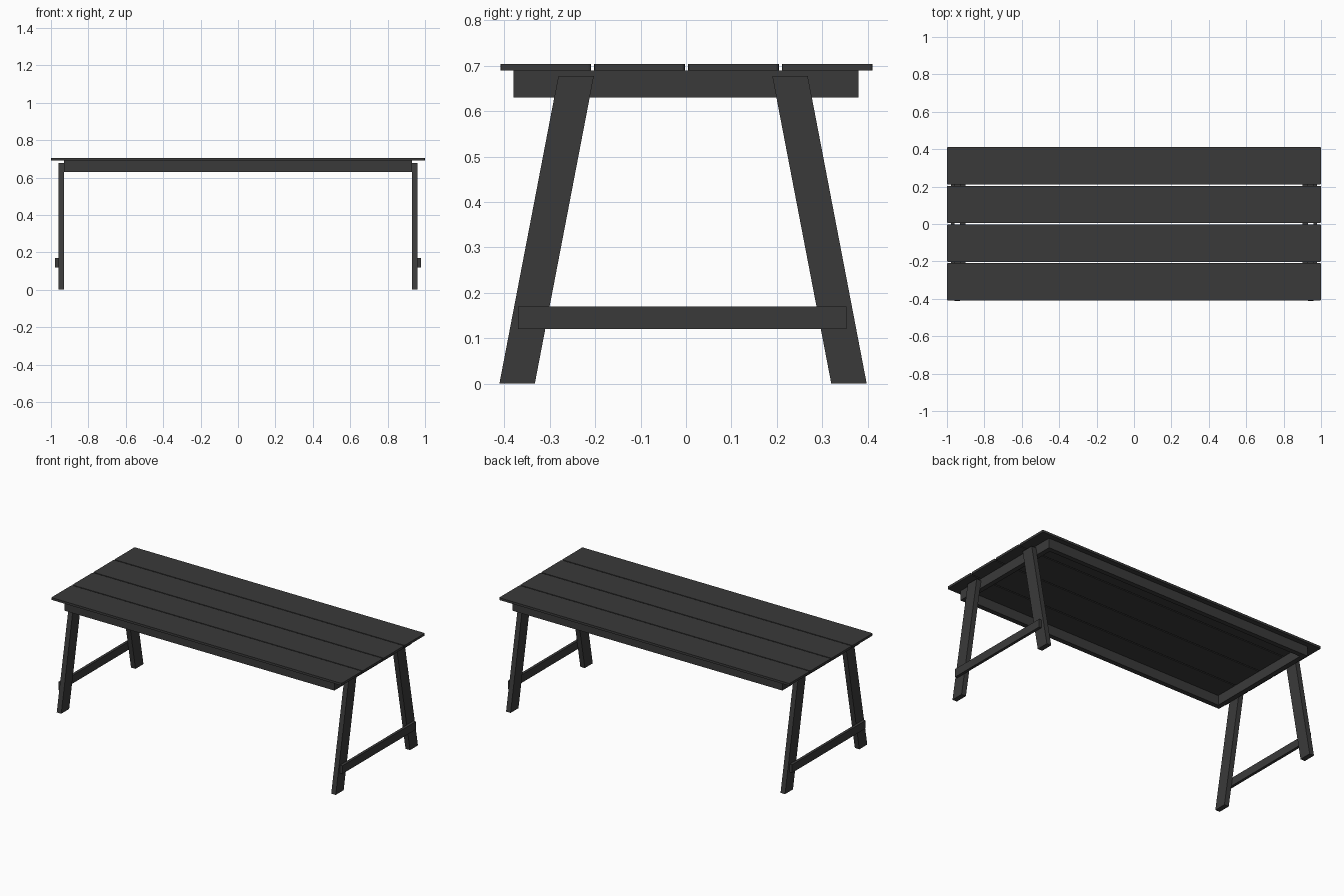
import bpy, bmesh

cube = bpy.data.objects.get("Cube")
if cube:
    bpy.data.objects.remove(cube, do_unlink=True)

# One dark painted finish
paint = bpy.data.materials.new("charcoal_paint")
paint.use_nodes = True
colour = (0.042, 0.042, 0.042, 1)
paint.diffuse_color = colour
bsdf = next(n for n in paint.node_tree.nodes if n.type == 'BSDF_PRINCIPLED')
bsdf.inputs["Base Color"].default_value = colour


def finish(name, bm):
    bmesh.ops.recalc_face_normals(bm, faces=bm.faces)
    mesh = bpy.data.meshes.new(name)
    bm.to_mesh(mesh)
    bm.free()
    mesh.materials.append(paint)
    obj = bpy.data.objects.new(name, mesh)
    bpy.context.collection.objects.link(obj)


def board(name, low, high, corner=0):
    """Box between two corners, with optionally clipped vertical edges."""
    bm = bmesh.new()
    bmesh.ops.create_cube(bm, size=1)
    for v in bm.verts:
        v.co = [b if c > 0 else a for c, a, b in zip(v.co, low, high)]
    if corner:
        upright = [e for e in bm.edges
                   if abs(e.verts[0].co.z - e.verts[1].co.z) > 0.001]
        bmesh.ops.bevel(bm, geom=upright, offset=corner, segments=2,
                        profile=0.5, affect='EDGES')
    finish(name, bm)


def slanted_leg(name, x0, x1, foot_y, top_y, width, height):
    """Parallelogram in the side plane, extruded across its thickness."""
    bm = bmesh.new()
    outline = [(foot_y, 0), (foot_y + width, 0),
               (top_y + width, height), (top_y, height)]
    face = bm.faces.new([bm.verts.new((x0, y, z)) for y, z in outline])
    ext = bmesh.ops.extrude_face_region(bm, geom=[face])
    moved = [g for g in ext["geom"] if isinstance(g, bmesh.types.BMVert)]
    bmesh.ops.translate(bm, verts=moved, vec=(x1 - x0, 0, 0))
    finish(name, bm)


# Tabletop planks
for i in range(4):
    y = -0.409 + i * 0.2067
    board(f"top_plank_{i + 1}", (-1, y, 0.69), (1, y + 0.2, 0.704), 0.006)

# Long aprons of the frame under the top
for side, y in (("front", -0.38), ("back", 0.35)):
    board(f"{side}_apron", (-0.93, y, 0.63), (0.93, y + 0.03, 0.69))

# End aprons, legs and stretchers
for side, s in (("left", 1), ("right", -1)):
    def span(a, b):
        return sorted((s * a, s * b))

    x0, x1 = span(0.9, 0.93)
    board(f"{side}_end_apron", (x0, -0.35, 0.63), (x1, 0.35, 0.69))
    x0, x1 = span(0.93, 0.961)
    slanted_leg(f"{side}_front_leg", x0, x1, -0.411, -0.281, 0.078, 0.678)
    slanted_leg(f"{side}_back_leg", x0, x1, 0.32, 0.19, 0.078, 0.678)
    x0, x1 = span(0.961, 0.978)
    board(f"{side}_stretcher", (x0, -0.37, 0.12), (x1, 0.353, 0.17))
